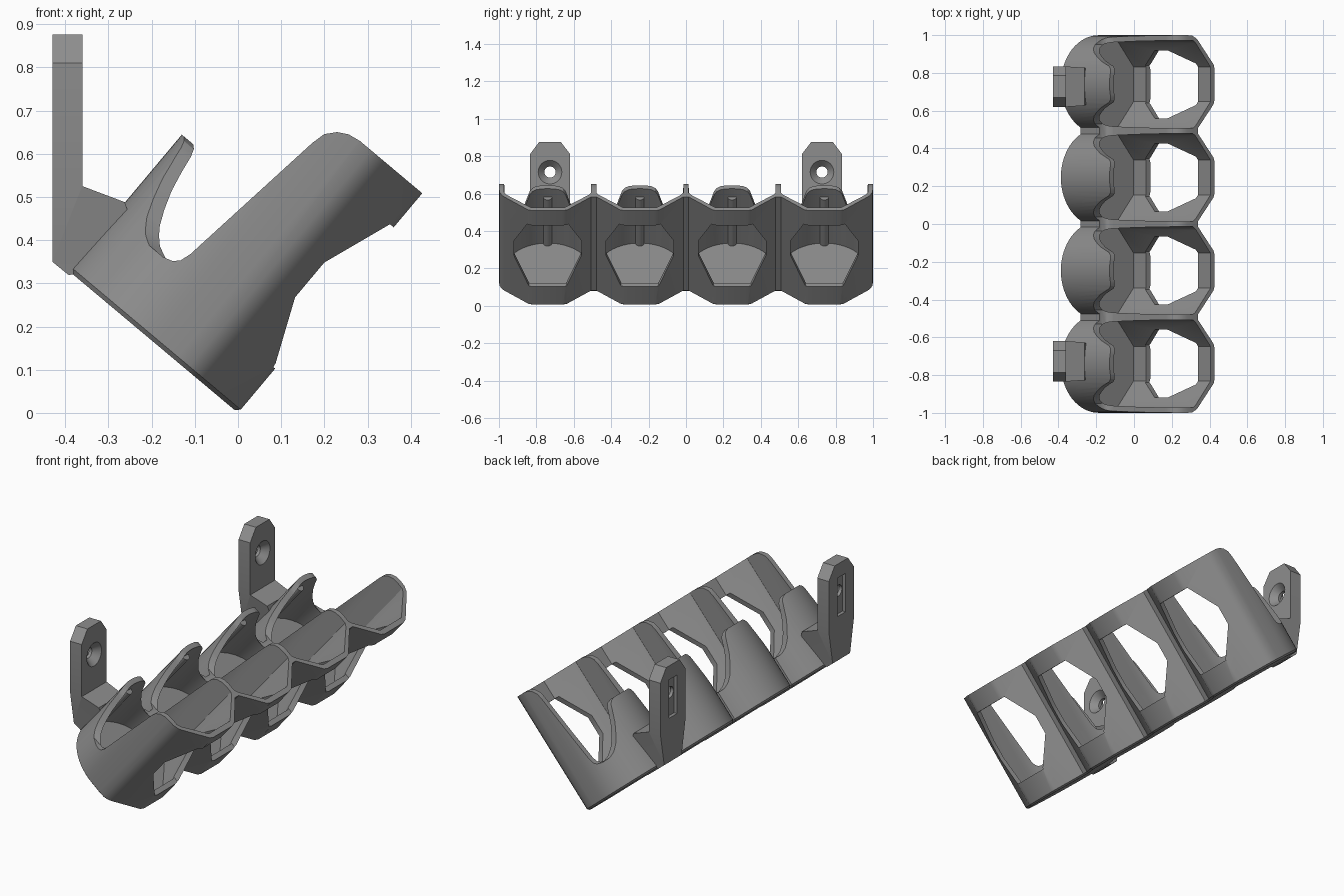
import bpy, bmesh, math
from mathutils import Vector

if "Cube" in bpy.data.objects:
    bpy.data.objects.remove(bpy.data.objects["Cube"])

A = math.radians(50)                    # tilt of the tubes
CA, SA = math.cos(A), math.sin(A)
PITCH, R, T, L = 0.493, 0.26, 0.028, 0.664
VC = -0.254                             # depth of the tube centre
CELLS = [(i - 1.5) * PITCH for i in range(4)]

grey = bpy.data.materials.new("grey plastic")
grey.diffuse_color = (0.27, 0.27, 0.27, 1)
grey.use_nodes = True
grey.node_tree.nodes["Principled BSDF"].inputs["Base Color"].default_value = grey.diffuse_color


def tilt(u, v, y):
    """u runs along the tube, v towards the front face."""
    return Vector((CA * u + SA * v, y, SA * u - CA * v))


def prism(name, pts, place, t0, t1, bevel_start=0):
    """Extrude a 2D outline from t0 to t1; place maps (a, b, t) to space."""
    bm = bmesh.new()
    lo = [bm.verts.new(place(a, b, t0)) for a, b in pts]
    hi = [bm.verts.new(place(a, b, t1)) for a, b in pts]
    n = len(pts)
    base = bm.faces.new(lo)
    bm.faces.new(hi)
    for i in range(n):
        j = (i + 1) % n
        bm.faces.new((lo[i], lo[j], hi[j], hi[i]))
    bmesh.ops.recalc_face_normals(bm, faces=bm.faces[:])
    if bevel_start:
        bmesh.ops.bevel(bm, geom=list(base.edges), offset=bevel_start,
                        segments=1, affect='EDGES')
    me = bpy.data.meshes.new(name)
    bm.to_mesh(me)
    bm.free()
    me.materials.append(grey)
    ob = bpy.data.objects.new(name, me)
    bpy.context.collection.objects.link(ob)
    return ob


def combine(target, tool, op='DIFFERENCE'):
    mod = target.modifiers.new("cut", 'BOOLEAN')
    mod.operation, mod.solver, mod.object = op, 'EXACT', tool
    bpy.context.view_layer.objects.active = target
    bpy.ops.object.modifier_apply(modifier=mod.name)
    bpy.data.objects.remove(tool)


def smooth(ob):
    bpy.ops.object.select_all(action='DESELECT')
    ob.select_set(True)
    bpy.context.view_layer.objects.active = ob
    bpy.ops.object.shade_smooth_by_angle(angle=math.radians(30))


def along_u(y, v, u): return tilt(u, v, y)
def along_v(u, y, v): return tilt(u, v, y)
def along_y(u, v, y): return tilt(u, v, y)


# Outer body outline: faceted front, scalloped round back
front, back = [], []
for k, c in enumerate(CELLS):
    half = [(0.08, 0), (0.105, -0.007), (0.232, -0.115)]
    if k == 0:
        front += [(-1, -0.19), (-0.997, -0.155), (-0.985, -0.13)]
    front += [(c - y, v) for y, v in reversed(half)]
    front += [(c + y, v) for y, v in half]
    if k == 3:
        front += [(0.985, -0.13), (0.997, -0.155), (1, -0.19)]
    for i in range(33):
        a = math.pi + math.pi * i / 32
        y, v = R * math.cos(a), VC + R * math.sin(a)
        if (k > 0 and y < -0.236) or (k < 3 and y > 0.236):
            continue
        back.append((c + y, v))
body = prism("tube_rack", front + back[::-1], along_u, 0, L, 0.01)

# Hollow tubes and front windows
ri = PITCH / 2 - T / 2
for c in CELLS:
    bore = [(c + ri * math.cos(math.pi + math.pi * i / 32),
             VC + (VC + 0.514 - T) * math.sin(math.pi + math.pi * i / 32))
            for i in range(33)]
    bore += [(c + ri, -0.15), (c + 0.22, -0.132), (c + 0.092, -T),
             (c - 0.092, -T), (c - 0.22, -0.132), (c - ri, -0.15)]
    combine(body, prism("bore", bore, along_u, 0.03, 1))
for c in CELLS:
    half = [(0.134, 0.1), (0.29, 0.18), (0.395, 0.18), (0.561, 0.11)]
    win = [(u, c + y) for u, y in half] + [(u, c - y) for u, y in reversed(half)]
    combine(body, prism("window", win, along_v, -0.2, 0.1))

# Open the back above the low edge, leaving a finger-shaped tab on each tube
side = [(0.165, -0.7), (0.165, -0.365), (0.172, -0.342), (0.185, -0.329),
        (0.21, -0.321), (0.59, -0.27), (0.623, -0.262), (0.646, -0.242),
        (0.659, -0.218), (0.6645, -0.185), (0.8, -0.185), (0.8, -0.7)]
opening = prism("opening", side, along_y, -1.2, 1.2)
for c in CELLS:
    half = [(0.1, 0.24), (0.165, 0.21), (0.18, 0.19), (0.21, 0.168), (0.25, 0.148),
            (0.3, 0.125), (0.355, 0.106), (0.385, 0.096), (0.402, 0.082), (0.41, 0.06)]
    tab = [(u, c + y) for u, y in half] + [(u, c - y) for u, y in reversed(half)]
    combine(opening, prism("tab", tab, along_v, -0.9, 0.2))
combine(body, opening)
smooth(body)

# Slim round rib on the inside of each back wall
for k, c in enumerate(CELLS):
    rib = [(c + 0.023 * math.cos(a), -0.484 + 0.023 * math.sin(a))
           for a in (math.tau * i / 20 for i in range(20))]
    smooth(prism(f"inner_rib_{k + 1}", rib, along_u, 0.02, 0.352))


# Wall brackets with a brace, countersunk screw hole and rear pocket
def cone(name, x0, x1, r0, r1, y, z):
    bm = bmesh.new()
    rings = [[bm.verts.new((x, y + r * math.cos(math.tau * i / 32),
                            z + r * math.sin(math.tau * i / 32))) for i in range(32)]
             for x, r in ((x0, r0), (x1, r1))]
    for ring in rings:
        bm.faces.new(ring)
    for i in range(32):
        j = (i + 1) % 32
        bm.faces.new((rings[0][i], rings[0][j], rings[1][j], rings[1][i]))
    bmesh.ops.recalc_face_normals(bm, faces=bm.faces[:])
    me = bpy.data.meshes.new(name)
    bm.to_mesh(me)
    bm.free()
    ob = bpy.data.objects.new(name, me)
    bpy.context.collection.objects.link(ob)
    return ob


for s, label in ((-1, "front"), (1, "rear")):
    y0 = s * 0.727
    inner = [tilt(u, -0.49, 0) for u in (0.012, 0.19)]
    prof = [(-0.43, 0.35), (-0.392, 0.319)] + [(p.x, p.z) for p in inner]
    prof += [(-0.262, 0.488), (-0.36, 0.525), (-0.36, 0.876), (-0.43, 0.876)]
    bracket = prism(f"wall_bracket_{label}", prof,
                    lambda x, z, y: Vector((x, y, z)), y0 - 0.2, y0 + 0.2)
    # Trim to a plate with clipped top corners and a tapered foot
    half = [(0.06, 0.25), (0.075, 0.35), (0.108, 0.53), (0.108, 0.81), (0.058, 0.9 - 0.024)]
    shape = [(y0 + y, z) for y, z in half] + [(y0 - y, z) for y, z in reversed(half)]
    combine(bracket, prism("trim", shape, lambda y, z, x: Vector((x, y, z)), -0.6, 0),
            'INTERSECT')
    combine(bracket, cone("screw_hole", -0.5, -0.3, 0.03, 0.03, y0, 0.715))
    combine(bracket, cone("countersink", -0.395, -0.355, 0.03, 0.068, y0, 0.715))
    pocket = [(y0 - 0.035, 0.59), (y0 + 0.035, 0.59), (y0 + 0.035, 0.8), (y0 - 0.035, 0.8)]
    combine(bracket, prism("pocket", pocket, lambda y, z, x: Vector((x, y, z)),
                           -0.5, -0.412))
    smooth(bracket)
